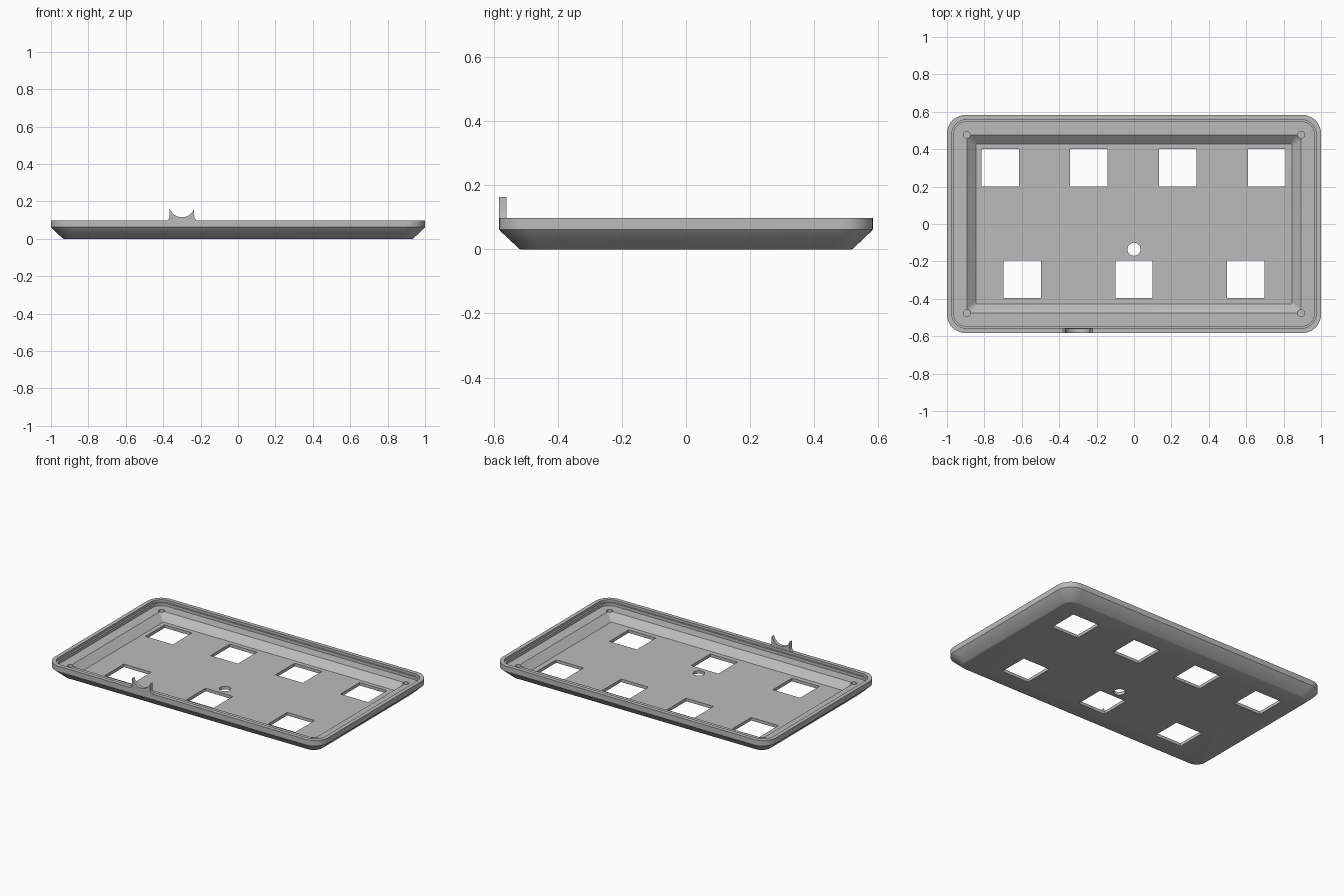
import bpy, bmesh, math

if "Cube" in bpy.data.objects:
    bpy.data.objects.remove(bpy.data.objects["Cube"])

grey = bpy.data.materials.new("mid_grey")
grey.diffuse_color = (0.5, 0.5, 0.5, 1)
grey.use_nodes = True
grey.node_tree.nodes["Principled BSDF"].inputs["Base Color"].default_value = grey.diffuse_color
HX, HY = 1.0, 0.583


def finish(bm, name):
    bmesh.ops.recalc_face_normals(bm, faces=bm.faces)
    mesh = bpy.data.meshes.new(name)
    bm.to_mesh(mesh)
    bm.free()
    mesh.materials.append(grey)
    obj = bpy.data.objects.new(name, mesh)
    bpy.context.collection.objects.link(obj)
    return obj


def rounded_ring(bm, inset, z, radius, segs=10):
    """Rounded rectangle loop inset from the outer edge."""
    hx, hy = HX - inset, HY - inset
    ring = []
    for k, (sx, sy) in enumerate([(1, 1), (-1, 1), (-1, -1), (1, -1)]):
        for i in range(segs + 1):
            a = math.pi / 2 * (k + i / segs)
            ring.append(bm.verts.new((sx * (hx - radius) + radius * math.cos(a),
                                      sy * (hy - radius) + radius * math.sin(a), z)))
    return ring


def prism(bm, points, base, offset):
    """Extrude a closed outline given as 3D points."""
    face = bm.faces.new([bm.verts.new(p) for p in points])
    new = bmesh.ops.extrude_face_region(bm, geom=[face])["geom"]
    bmesh.ops.translate(bm, vec=offset,
                        verts=[v for v in new if isinstance(v, bmesh.types.BMVert)])


# Tray: outer shell, rim, stepped lip, ledge, sloped inner wall, floor
sections = [  # inset, height, corner radius
    (0.068, 0.0, 0.06), (0.062, 0.002, 0.065), (0.005, 0.056, 0.1), (0, 0.062, 0.1),
    (0, 0.098, 0.1),
    (0.026, 0.098, 0.078), (0.026, 0.082, 0.078), (0.037, 0.082, 0.067),
    (0.037, 0.063, 0.067), (0.106, 0.063, 0.035), (0.155, 0.02, 0.008)]
bm = bmesh.new()
rings = [rounded_ring(bm, *s) for s in sections]
for a, b in zip(rings, rings[1:]):
    for i in range(len(a)):
        j = (i + 1) % len(a)
        bm.faces.new((a[i], a[j], b[j], b[i]))
bm.faces.new(rings[0])
bm.faces.new(rings[-1])
tray = finish(bm, "tray")

# Cutters: square windows, indicator hole, corner screw holes
bm = bmesh.new()
windows = [(x, 0.3) for x in (-0.716, -0.241, 0.234, 0.709)]
windows += [(x, -0.296) for x in (-0.597, 0, 0.597)]
for x, y in windows:
    prism(bm, [(x + 0.1 * sx, y + 0.1 * sy, -0.1)
               for sx, sy in ((-1, -1), (1, -1), (1, 1), (-1, 1))], None, (0, 0, 0.3))


def round_cutter(x, y, r, z0, z1, n=24):
    prism(bm, [(x + r * math.cos(2 * math.pi * i / n), y + r * math.sin(2 * math.pi * i / n), z0)
               for i in range(n)], None, (0, 0, z1 - z0))


round_cutter(0, -0.135, 0.035, -0.1, 0.2)
for sx in (-1, 1):
    for sy in (-1, 1):
        round_cutter(sx * 0.893, sy * 0.476, 0.019, 0.035, 0.2)
cutter = finish(bm, "hole_cutter")
cutter.hide_render = True
cutter.hide_set(True)
mod = tray.modifiers.new("holes", "BOOLEAN")
mod.operation = "DIFFERENCE"
mod.solver = "EXACT"
mod.object = cutter

# Cable cradle: upright tab with a concave top and flared foot
cx, cz, R = -0.3, 0.1844, 0.0694
a0 = math.asin(0.066 / R)
arc = [(cx + R * math.sin(t), cz - R * math.cos(t))
       for t in (a0 - 2 * a0 * i / 16 for i in range(17))]
outline = [(-0.379, 0.09), (-0.221, 0.09), (-0.221, 0.098), (-0.23, 0.106), (-0.234, 0.12)]
outline += arc + [(-0.366, 0.12), (-0.37, 0.106), (-0.379, 0.098)]
bm = bmesh.new()
prism(bm, [(x, -HY, z) for x, z in outline], None, (0, 0.023, 0))
cradle = finish(bm, "cable_cradle")

# Smooth the rounded corners, keep edges crisp
for obj in (tray, cradle):
    bpy.ops.object.select_all(action="DESELECT")
    obj.select_set(True)
    bpy.context.view_layer.objects.active = obj
    if obj is tray:
        bpy.ops.object.modifier_apply(modifier="holes")
    bpy.ops.object.shade_smooth_by_angle(angle=math.radians(25))
